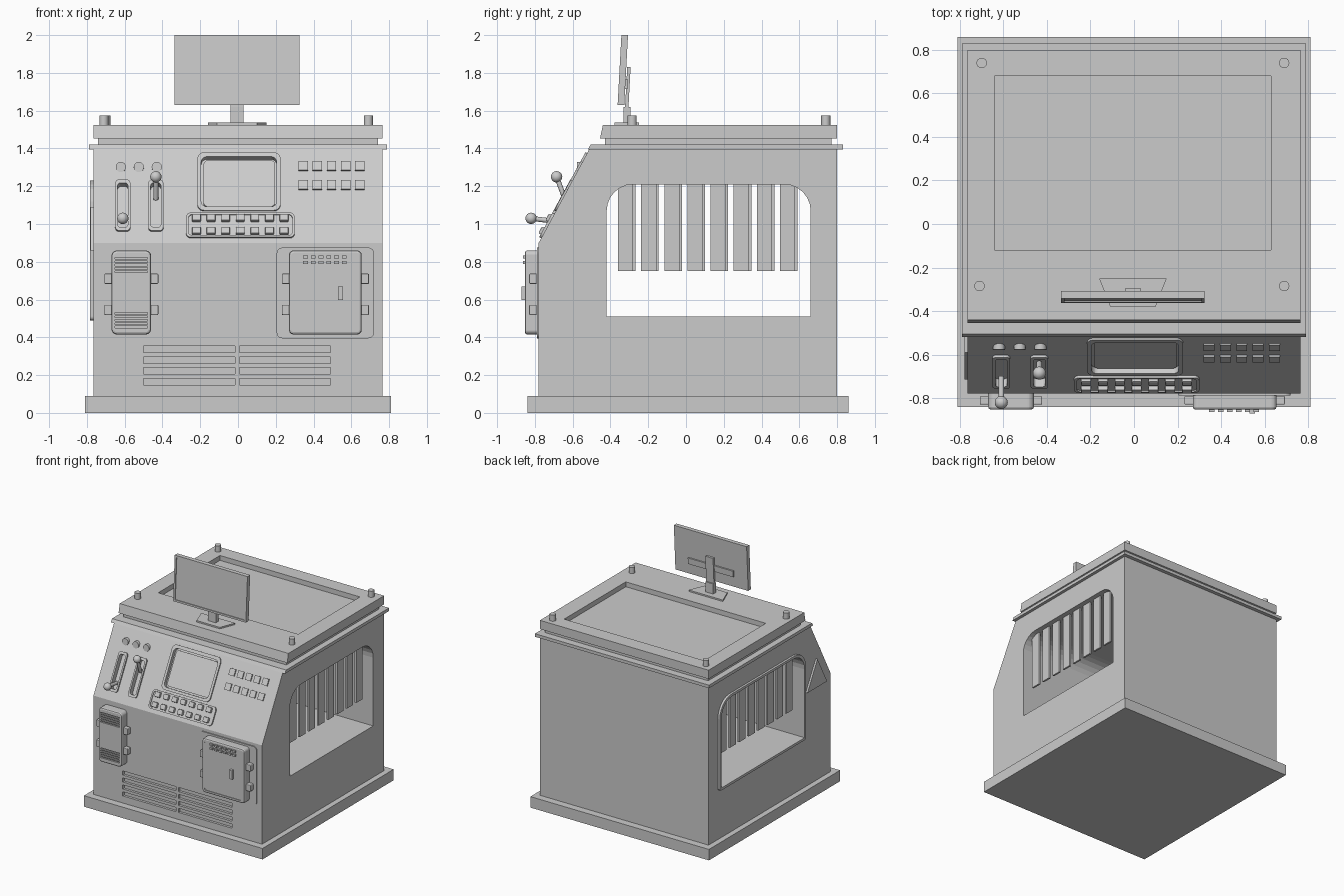
import bpy, bmesh
from math import sin, cos, pi
from mathutils import Matrix, Vector

if "Cube" in bpy.data.objects:
    bpy.data.objects.remove(bpy.data.objects["Cube"])

grey = bpy.data.materials.new("plain_grey")
grey.use_nodes = True
grey.diffuse_color = (0.6, 0.6, 0.6, 1)
grey.node_tree.nodes["Principled BSDF"].inputs["Base Color"].default_value = (0.6, 0.6, 0.6, 1)


def frame(origin, u, v, n):
    m = Matrix((u, v, n)).transposed().to_4x4()
    m.translation = origin
    return m


# Working planes: u and v run along the surface, the third axis points outward
HALF = 0.765
X, Y, Z = Vector((1, 0, 0)), Vector((0, 1, 0)), Vector((0, 0, 1))
TOP = Matrix.Identity(4)
FRONT = frame((0, -0.78, 0), X, Z, -Y)
SLOPE = frame((0, -1.266, 0), X, Vector((0, 0.54, 1)), Vector((0, -0.88, 0.475)))
LEFT = frame((HALF, 0, 0), Y, Z, X)
RIGHT = frame((-HALF, 0, 0), -Y, Z, -X)
MONITOR = frame((0, -0.45, 0), X, Vector((0, 0.054, 1)), -Y)


def finish(name, bm):
    bmesh.ops.recalc_face_normals(bm, faces=bm.faces)
    mesh = bpy.data.meshes.new(name)
    bm.to_mesh(mesh)
    bm.free()
    mesh.materials.append(grey)
    ob = bpy.data.objects.new(name, mesh)
    bpy.context.collection.objects.link(ob)
    return ob


def prism(name, plane, pts, d0, d1, bevel=0):
    """Extrude an outline on a plane from depth d0 to d1."""
    bm = bmesh.new()
    face = bm.faces.new([bm.verts.new((u, v, d0)) for u, v in pts])
    new = bmesh.ops.extrude_face_region(bm, geom=[face])["geom"]
    verts = [g for g in new if isinstance(g, bmesh.types.BMVert)]
    bmesh.ops.translate(bm, verts=verts, vec=(0, 0, d1 - d0))
    if bevel:
        edges = [e for e in bm.edges if all(v in verts for v in e.verts)]
        bmesh.ops.bevel(bm, geom=edges, offset=bevel, segments=2, affect='EDGES', profile=0.5)
    bm.transform(plane)
    return finish(name, bm)


def rounded(u0, u1, v0, v1, r=0, low_r=None):
    """Rectangle outline with rounded corners; low_r sets the lower two."""
    low = r if low_r is None else low_r
    pts = []
    for u, v, su, sv, a, q in ((u1, v1, -1, -1, 0, r), (u0, v1, 1, -1, 1, r),
                               (u0, v0, 1, 1, 2, low), (u1, v0, -1, 1, 3, low)):
        steps = 6 if q else 0
        for i in range(steps + 1):
            t = (a + (i / steps if steps else 0)) * pi / 2
            pts.append((u + su * q + q * cos(t), v + sv * q + q * sin(t)))
    return pts


def plate(name, plane, u0, u1, v0, v1, d0, d1, r=0, bevel=0):
    return prism(name, plane, rounded(u0, u1, v0, v1, r), d0, d1, bevel)


def rod(name, a, b, radius, sides=16):
    a, b = Vector(a), Vector(b)
    bm = bmesh.new()
    bmesh.ops.create_cone(bm, cap_ends=True, segments=sides, radius1=radius,
                          radius2=radius, depth=(b - a).length)
    bm.transform(Matrix.Translation((a + b) / 2) @ (b - a).to_track_quat('Z', 'Y').to_matrix().to_4x4())
    smooth(ob := finish(name, bm))
    return ob


def smooth(ob):
    bpy.ops.object.select_all(action='DESELECT')
    bpy.context.view_layer.objects.active = ob
    ob.select_set(True)
    bpy.ops.object.shade_smooth_by_angle(angle=0.6)


def cut(targets, cutters):
    """Subtract every cutter from every target, then discard the cutters."""
    for ob in targets:
        bpy.context.view_layer.objects.active = ob
        for c in cutters:
            mod = ob.modifiers.new("cut", 'BOOLEAN')
            mod.object, mod.solver = c, 'EXACT'
            bpy.ops.object.modifier_apply(modifier=mod.name)
    for c in cutters:
        bpy.data.objects.remove(c)


# Cabinet with plinth, rim and lid
plate("plinth", TOP, -0.81, 0.81, -0.84, 0.86, 0, 0.09)
body = prism("cabinet_body", LEFT, [(-0.78, 0.05), (0.8, 0.05), (0.8, 1.405), (-0.507, 1.405), (-0.78, 0.9)],
             -2 * HALF, 0)
prism("rim", LEFT, [(-0.52, 1.395), (0.83, 1.395), (0.83, 1.42), (-0.505, 1.42)], -0.79 - HALF, 0.79 - HALF)
plate("lid_neck", TOP, -0.74, 0.74, -0.43, 0.77, 1.41, 1.46)
lid = prism("lid", LEFT, [(-0.455, 1.453), (0.8, 1.453), (0.8, 1.525), (-0.44, 1.525)], -2 * HALF, 0)
cut([lid], [plate("cutter", TOP, -0.64, 0.63, -0.12, 0.68, 1.485, 1.6)])
for x, y in ((-0.7, 0.74), (0.69, 0.74), (-0.71, -0.285), (0.69, -0.285)):
    rod("lid_post", (x, y, 1.5), (x, y, 1.575), 0.024)

# Side window tunnel with its raised surround on one side
surround = prism("window_surround", RIGHT, rounded(-0.68, 0.44, 0.49, 1.23, 0.15, 0.02), -0.01, 0.018)
window = prism("cutter", LEFT, rounded(-0.42, 0.66, 0.51, 1.21, 0.14, 0), -2, 0.5)
cut([body, surround], [window])
for i in range(8):
    y = -0.36 + i * 0.1225
    plate("window_slat", LEFT, y, y + 0.08, 0.75, 1.23, -0.055, -0.04)
    plate("window_slat", RIGHT, -y - 0.093, -y - 0.013, 0.75, 1.23, -0.055, -0.04)

# Triangular sign plate on the side
sign = prism("triangle_sign", RIGHT, [(0.46, 0.86), (0.715, 0.86), (0.59, 1.09)], -0.01, 0.015)
cut([sign], [prism("cutter", RIGHT, [(0.49, 0.877), (0.685, 0.877), (0.59, 1.055)], 0.007, 0.1)])

# Lower vent slots
slots = [plate("cutter", FRONT, x, x + 0.483, z, z + 0.034, -0.02, 0.05)
         for x in (-0.5, 0.008) for z in (0.148, 0.205, 0.262, 0.319)]
cut([body], slots)

# Console screen
bezel = plate("console_screen_frame", SLOPE, -0.215, 0.225, 1.068, 1.375, -0.01, 0.01, 0.035)
cut([body, bezel], [plate("cutter", SLOPE, -0.195, 0.205, 1.087, 1.352, -0.02, 0.1, 0.03)])
plate("console_screen", SLOPE, -0.183, 0.197, 1.097, 1.342, -0.03, -0.01, 0.025)

# Key pad and the two rows of switches
pad = plate("key_pad", SLOPE, -0.275, 0.3, 0.925, 1.055, -0.01, 0.012, 0.025)
cut([pad], [plate("cutter", SLOPE, -0.263, 0.288, 0.935, 1.045, 0.005, 0.1, 0.02)])
for z in (0.957, 1.026):
    for i in range(7):
        x = -0.22 + i * 0.0773
        plate("key", SLOPE, x - 0.023, x + 0.023, z - 0.018, z + 0.018, 0, 0.026, 0.006, 0.005)
for z in (1.205, 1.305):
    for i in range(5):
        x = 0.345 + i * 0.075
        plate("switch", SLOPE, x - 0.025, x + 0.025, z - 0.024, z + 0.024, -0.005, 0.01)

# Levers in their slotted plates
for x, base, ball in ((-0.61, (-0.7, 1.015), (-0.82, 1.03)), (-0.435, (-0.64, 1.13), (-0.685, 1.25))):
    guide = plate("lever_guide", SLOPE, x - 0.04, x + 0.04, 0.96, 1.23, -0.01, 0.012, 0.02)
    cut([body, guide], [plate("cutter", SLOPE, x - 0.027, x + 0.027, 0.978, 1.212, -0.03, 0.1, 0.015)])
    rod("lever_stem", (x, *base), (x, *ball), 0.013)
    bm = bmesh.new()
    bmesh.ops.create_uvsphere(bm, u_segments=20, v_segments=12, radius=0.03)
    bm.transform(Matrix.Translation((x, *ball)))
    smooth(finish("lever_knob", bm))

# Indicator discs, tipped so that only the lower edge stands out
for x in (-0.62, -0.525, -0.43):
    rod("indicator", (x, -0.55, 1.3), (x, -0.578, 1.302), 0.027, 20)

# Front service boxes with latches
plate("door_backing", FRONT, 0.205, 0.72, 0.395, 0.875, -0.01, 0.008, 0.03)
vent_box = plate("vent_box", FRONT, -0.67, -0.46, 0.415, 0.86, -0.01, 0.073, 0.03, 0.012)
door = plate("door_box", FRONT, 0.27, 0.655, 0.415, 0.86, -0.01, 0.073, 0.025, 0.012)
for left, right in ((-0.67, -0.46), (0.27, 0.655)):
    for z in (0.545, 0.71):
        for x in (left, right):
            plate("latch", FRONT, x - 0.038, x + 0.038, z - 0.027, z + 0.027, 0.012, 0.05, 0.006, 0.005)
cut([vent_box], [plate("cutter", FRONT, -0.65, -0.48, z + i * 0.018, z + i * 0.018 + 0.009, 0.063, 0.2)
                 for z in (0.45, 0.742) for i in range(5)])
cut([door], [plate("cutter", FRONT, 0.292, 0.633, 0.437, 0.838, 0.068, 0.2, 0.015)])
plate("door_handle", FRONT, 0.53, 0.555, 0.597, 0.67, 0.06, 0.09)
for z in (0.787, 0.818):
    for i in range(6):
        x = 0.345 + i * 0.041
        plate("door_rivet", FRONT, x, x + 0.025, z, z + 0.016, 0.06, 0.083)

# Monitor on its stand
screen = plate("monitor", MONITOR, -0.335, 0.325, 1.63, 2.0, -0.035, 0)
cut([screen], [plate("cutter", MONITOR, -0.32, 0.31, 1.645, 1.985, -0.007, 0.1)])
plate("monitor_bracket", MONITOR, -0.21, 0.2, 1.715, 1.765, -0.047, -0.03)
plate("monitor_neck", MONITOR, -0.04, 0.03, 1.53, 1.83, -0.058, -0.04)
plate("neck_foot", TOP, -0.04, 0.03, -0.33, -0.295, 1.53, 1.62)
prism("monitor_base", TOP, [(-0.16, -0.25), (0.15, -0.25), (0.1, -0.378), (-0.11, -0.378)], 1.515, 1.537)
